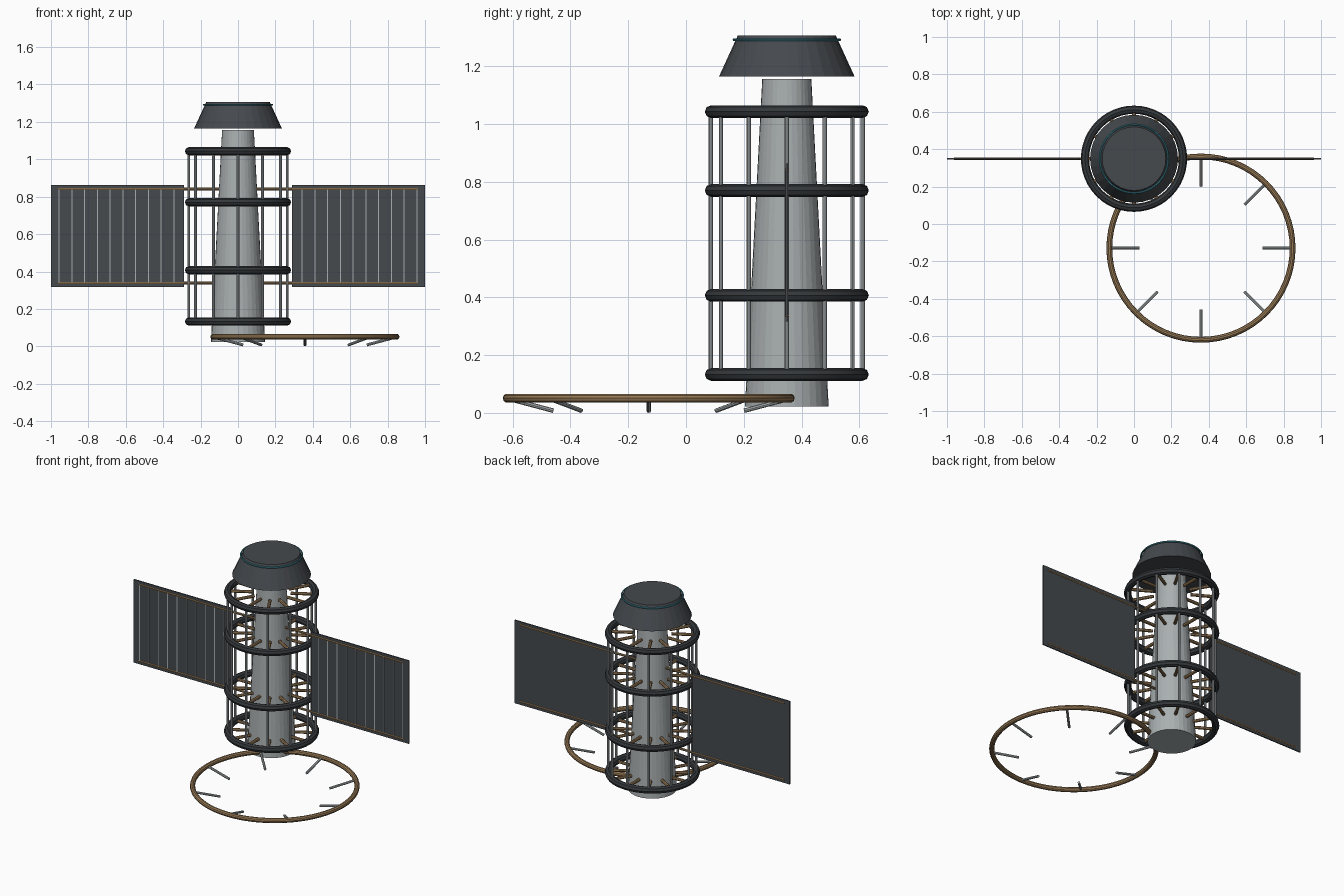
import bpy, math
from mathutils import Vector

if "Cube" in bpy.data.objects:
    bpy.data.objects.remove(bpy.data.objects["Cube"])

CX, CY = 0.0, 0.349        # station axis
RX, RY = 0.358, -0.129     # landing ring centre


def material(name, rgb):
    m = bpy.data.materials.new(name)
    m.diffuse_color = (*rgb, 1)
    m.use_nodes = True
    m.node_tree.nodes["Principled BSDF"].inputs["Base Color"].default_value = m.diffuse_color
    return m


GREY = material("light_grey_metal", (0.40, 0.43, 0.44))
CHARCOAL = material("charcoal", (0.035, 0.040, 0.045))
SLATE = material("dark_slate", (0.060, 0.067, 0.075))
BRONZE = material("bronze", (0.32, 0.20, 0.095))
TEAL = material("teal", (0.05, 0.26, 0.32))


def finish(name, mat, smooth=False):
    ob = bpy.context.object
    ob.name = name
    ob.data.materials.append(mat)
    if smooth:
        bpy.ops.object.shade_smooth_by_angle()
    return ob


def cone(name, r1, r2, z1, z2, mat):
    bpy.ops.mesh.primitive_cone_add(vertices=32, radius1=r1, radius2=r2, depth=z2 - z1,
                                    location=(CX, CY, (z1 + z2) / 2))
    return finish(name, mat)


def torus(name, x, y, z, major, minor, mat, segs=48, sides=8):
    bpy.ops.mesh.primitive_torus_add(major_radius=major, minor_radius=minor,
                                     major_segments=segs, minor_segments=sides,
                                     location=(x, y, z))
    return finish(name, mat, True)


def rod(name, a, b, r, mat):
    a, b = Vector(a), Vector(b)
    d = b - a
    bpy.ops.mesh.primitive_cylinder_add(vertices=8, radius=r, depth=d.length,
                                        location=(a + b) / 2)
    bpy.context.object.rotation_euler = d.to_track_quat('Z', 'Y').to_euler()
    return finish(name, mat, True)


def box(name, loc, size, mat):
    bpy.ops.mesh.primitive_cube_add(size=1, location=loc)
    bpy.context.object.scale = size
    return finish(name, mat)


def polar(cx, cy, r, angle, z):
    return (cx + r * math.cos(angle), cy + r * math.sin(angle), z)


# Tapered central tower and flared head
cone("tower_core", 0.145, 0.085, 0.022, 1.156, GREY)
cone("head", 0.235, 0.170, 1.164, 1.306, SLATE)
torus("head_light_ring", CX, CY, 1.292, 0.183, 0.005, TEAL, 48, 6)

# Cage: four rings with radial spokes, joined by vertical struts
ring_heights = (0.133, 0.407, 0.770, 1.043)
for z in ring_heights:
    torus("cage_ring", CX, CY, z, 0.262, 0.022, CHARCOAL)
for i in range(12):
    a = math.radians(30 * i)
    rod("cage_strut", polar(CX, CY, 0.263, a, ring_heights[0]),
        polar(CX, CY, 0.263, a, ring_heights[-1]), 0.0075, GREY)
    for z in ring_heights:
        rod("cage_spoke", polar(CX, CY, 0.115, a, z), polar(CX, CY, 0.245, a, z), 0.010, BRONZE)

# Two wing panels with thin ribs on the front face
for s in (-1, 1):
    box("wing_panel", (s * 0.645, CY, 0.590), (0.71, 0.008, 0.546), SLATE)
    for i in range(10):
        box("panel_rib", (s * (0.343 + 0.0682 * i), CY - 0.0045, 0.589), (0.005, 0.003, 0.50), GREY)

# Long beams carrying the wings through the tower
for z in (0.338, 0.841):
    rod("wing_beam", (-0.963, CY, z), (0.963, CY, z), 0.0075, BRONZE)

# Landing ring with eight slanted prongs
torus("landing_ring", RX, RY, 0.051, 0.490, 0.0155, BRONZE, 64, 10)
for i in range(8):
    a = math.radians(45 * i)
    rod("ring_prong", polar(RX, RY, 0.478, a, 0.047), polar(RX, RY, 0.330, a, 0.0075), 0.0078, GREY)
